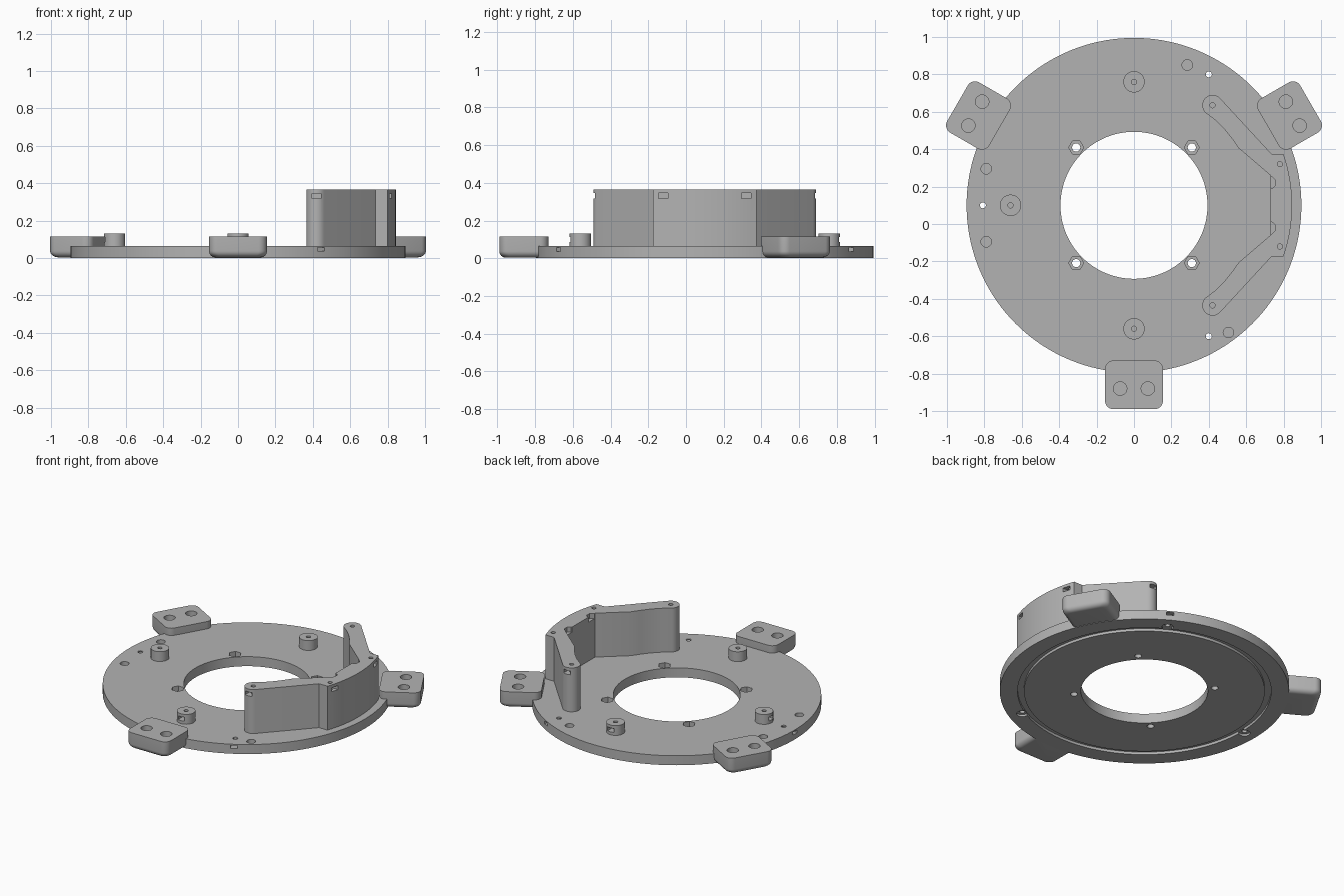
import bpy, bmesh, math
from math import sin, cos, pi, radians

if "Cube" in bpy.data.objects:
    bpy.data.objects.remove(bpy.data.objects["Cube"])

CY = 0.1          # plate centre in y
PLATE_Z = 0.065   # plate thickness

grey = bpy.data.materials.new("light grey")
grey.diffuse_color = (0.45, 0.45, 0.45, 1)
grey.use_nodes = True
grey.node_tree.nodes["Principled BSDF"].inputs["Base Color"].default_value = grey.diffuse_color


def make(name, bm):
    bmesh.ops.recalc_face_normals(bm, faces=bm.faces)
    me = bpy.data.meshes.new(name)
    bm.to_mesh(me)
    bm.free()
    me.materials.append(grey)
    ob = bpy.data.objects.new(name, me)
    bpy.context.collection.objects.link(ob)
    return ob


def loft(name, rings):
    """Solid through a stack of equal-length closed rings."""
    bm = bmesh.new()
    vs = [[bm.verts.new(p) for p in r] for r in rings]
    n = len(vs[0])
    for a, b in zip(vs, vs[1:]):
        for i in range(n):
            j = (i + 1) % n
            bm.faces.new((a[i], a[j], b[j], b[i]))
    bm.faces.new(vs[0][::-1])
    bm.faces.new(vs[-1])
    return make(name, bm)


def prism(name, pts, z0, z1):
    return loft(name, [[(x, y, z) for x, y in pts] for z in (z0, z1)])


def arc(x, y, r, a0, a1, n):
    return [(x + r * cos(a0 + (a1 - a0) * i / n), y + r * sin(a0 + (a1 - a0) * i / n))
            for i in range(n + 1)]


def cyl(name, x, y, r, z0, z1, n=32, turn=0.0):
    return prism(name, arc(x, y, r, turn, turn + 2 * pi, n)[:-1], z0, z1)


def lathe(name, profile, n):
    bm = bmesh.new()
    vs = [[bm.verts.new((r * cos(2 * pi * i / n), CY + r * sin(2 * pi * i / n), z))
           for r, z in profile] for i in range(n)]
    m = len(profile)
    for i in range(n):
        a, b = vs[i], vs[(i + 1) % n]
        for k in range(m):
            l = (k + 1) % m
            bm.faces.new((a[k], a[l], b[l], b[k]))
    return make(name, bm)


def slot(x, y, ang, back, length, width, z0, z1):
    """Box cutter running from behind (x, y) outward along an angle."""
    c, s, w = cos(ang), sin(ang), width / 2
    pts = [(x + c * u - s * v, y + s * u + c * v)
           for u, v in ((-back, -w), (length, -w), (length, w), (-back, w))]
    return prism("slot_cutter", pts, z0, z1)


def hole(x, y, r, z0, z1, n=24, turn=0.0):
    return cyl("hole_cutter", x, y, r, z0, z1, n, turn)


def cut(ob, cutters):
    for c in cutters:
        c.hide_render = True
        m = ob.modifiers.new("cut", 'BOOLEAN')
        m.operation = 'DIFFERENCE'
        m.solver = 'EXACT'
        m.object = c
        dg = bpy.context.evaluated_depsgraph_get()
        me = bpy.data.meshes.new_from_object(ob.evaluated_get(dg))
        ob.modifiers.clear()
        ob.data = me
        bpy.data.objects.remove(c)


# Base plate ring with a groove underneath
plate = lathe("base_plate", [(0.393, 0), (0.745, 0), (0.745, 0.018), (0.785, 0.018), (0.785, 0),
                             (0.895, 0), (0.895, PLATE_Z), (0.393, PLATE_Z)], 144)
cuts = []
# Four bolt holes with hexagonal nut pockets
for sx in (-1, 1):
    for sy in (-1, 1):
        x, y = 0.309 * sx, CY + 0.309 * sy
        cuts += [hole(x, y, 0.022, -0.1, 0.2), hole(x, y, 0.04, 0.03, 0.2, 6)]
# Three rim screw holes, with a nut slot in the edge and a pocket below
for x, dy in ((0.4, 0.7), (0.4, -0.7), (-0.808, 0)):
    y, a = CY + dy, math.atan2(dy, x)
    cuts += [hole(x, y, 0.016, -0.1, 0.2), hole(x, y, 0.036, -0.1, 0.014),
             slot(x, y, a, 0.023, 0.15, 0.046, 0.036, 0.056)]
# Blind locating holes
for x, y in ((-0.79, 0.295), (-0.79, -0.095), (0.285, 0.85), (0.505, -0.58)):
    cuts.append(hole(x, y, 0.028, 0.03, 0.2))
cut(plate, cuts)
parts = [plate]


# Three mounting tabs with softened lower edges
def tab_ring(d, z, ang):
    hx, hy, r = 0.155 - d, 0.13 - d, 0.045
    pts = []
    for k, (sx, sy) in enumerate(((1, 1), (-1, 1), (-1, -1), (1, -1))):
        pts += arc(sx * (hx - r), sy * (hy - r), r, k * pi / 2, (k + 1) * pi / 2, 8)
    c, s = cos(ang), sin(ang)
    return [(c * x - s * (y - 0.96), CY + s * x + c * (y - 0.96), z) for x, y in pts]


for i, deg in enumerate((0, 120, 240)):
    a, R, z0 = radians(deg), 0.034, 0.003
    rings = [tab_ring(R * (1 - sin(t * pi / 12)), z0 + R * (1 - cos(t * pi / 12)), a)
             for t in range(7)] + [tab_ring(0, 0.115, a)]
    tab = loft("mounting_tab_%d" % (i + 1), rings)
    cut(tab, [hole(cos(a) * x + sin(a) * 0.98, CY + sin(a) * x - cos(a) * 0.98, 0.036, 0.04, 0.2)
              for x in (-0.074, 0.074)])
    parts.append(tab)

# Three screw posts with side nut slots
for i, a in enumerate((pi / 2, pi, -pi / 2)):
    x, y = 0.66 * cos(a), CY + 0.66 * sin(a)
    post = cyl("screw_post_%d" % (i + 1), x, y, 0.057, 0.06, 0.132, 40)
    cut(post, [hole(x, y, 0.014, 0.07, 0.2, 16),
               slot(x, y, a, 0.023, 0.1, 0.046, 0.085, 0.112)])
    parts.append(post)

# Tall angled bracket wall, mirrored about the plate's centre line
TOP = 0.365
half = arc(0, 0, 0.845, 0.02, 0.3315, 8) + [(0.735, 0.275)]
half += arc(0.42, 0.535, 0.055, radians(42.5), radians(228), 16)
half += [(0.435, 0.455), (0.485, 0.405), (0.525, 0.355), (0.56, 0.305), (0.73, 0.16)]
outline = half + [(x, -y) for x, y in reversed(half)]
wall = prism("bracket_wall", [(x, y + CY) for x, y in outline], 0.06, TOP)
cuts = []
for s in (-1, 1):
    # Screw holes and nut slots at the wall ends and on the outer face
    for x, dy, a in ((0.42, 0.535, s * pi / 2), (0.78, 0.22, 0.0)):
        cuts += [hole(x, CY + s * dy, 0.014, 0.26, 0.5, 16),
                 slot(x, CY + s * dy, a, 0.023, 0.12, 0.05, 0.318, 0.345)]
    # Small relief notch in the inner face
    cuts.append(prism("notch_cutter", [(0.70, CY + s * 0.165), (0.738, CY + s * 0.153),
                                       (0.755, CY + s * 0.135), (0.755, CY + s * 0.105),
                                       (0.738, CY + s * 0.09), (0.70, CY + s * 0.09)], 0.33, 0.5))
cut(wall, cuts)
parts.append(wall)

# Smooth round walls, keep real edges sharp
for ob in parts:
    bpy.ops.object.select_all(action='DESELECT')
    ob.select_set(True)
    bpy.context.view_layer.objects.active = ob
    bpy.ops.object.shade_smooth_by_angle(angle=radians(28))
